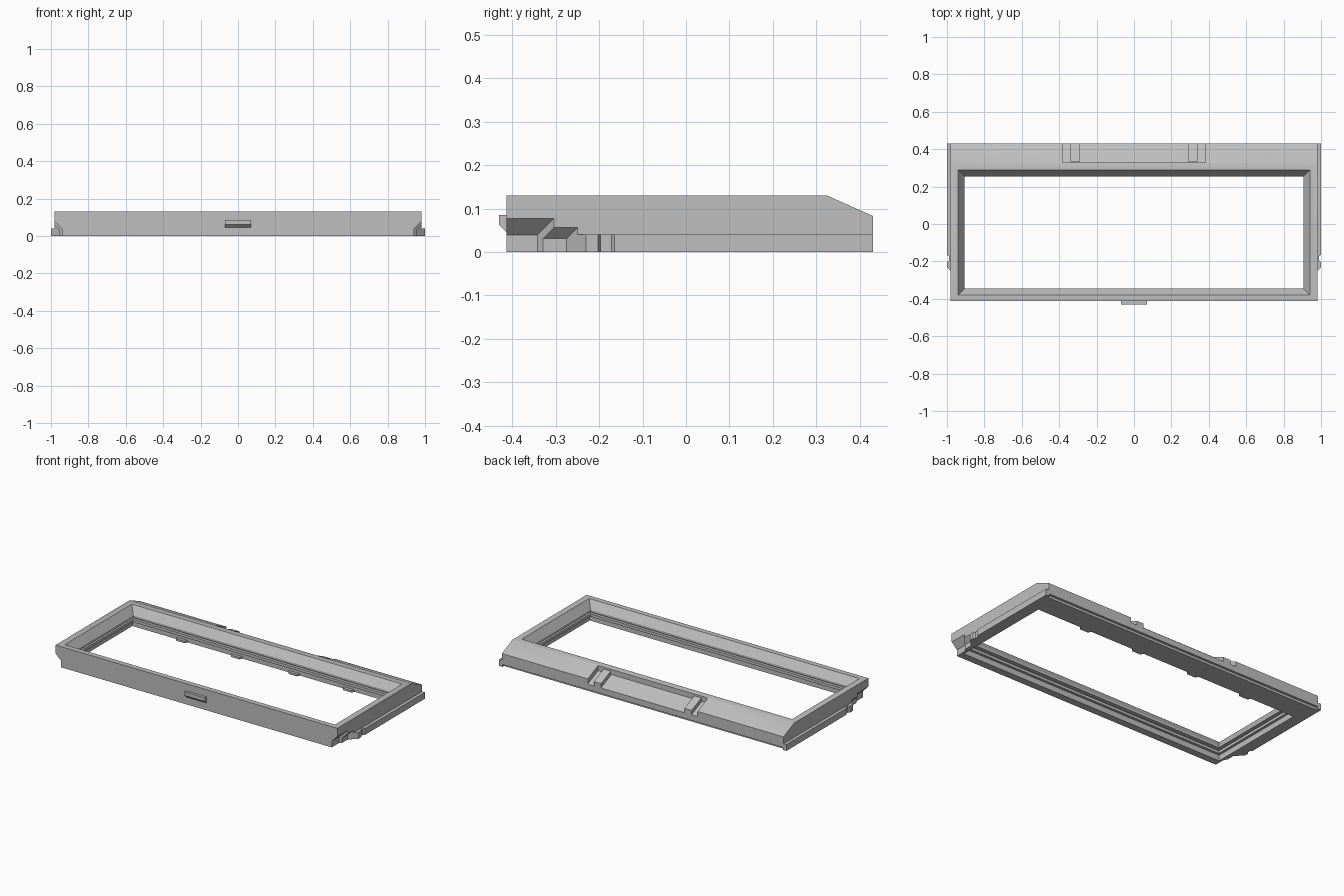
import bpy
import bmesh
import math

cube = bpy.data.objects.get("Cube")
if cube:
    bpy.data.objects.remove(cube, do_unlink=True)

grey = bpy.data.materials.new("plain grey")
grey.use_nodes = True
GREY = (0.52, 0.52, 0.52, 1)
grey.diffuse_color = GREY
grey.node_tree.nodes["Principled BSDF"].inputs["Base Color"].default_value = GREY


def loft(name, rings):
    """Closed solid through a stack of matching rings of points."""
    bm = bmesh.new()
    loops = [[bm.verts.new(p) for p in ring] for ring in rings]
    for a, b in zip(loops, loops[1:]):
        for i in range(len(a)):
            j = (i + 1) % len(a)
            bm.faces.new((a[i], a[j], b[j], b[i]))
    bm.faces.new(loops[0])
    bm.faces.new(loops[-1])
    bmesh.ops.recalc_face_normals(bm, faces=bm.faces)
    mesh = bpy.data.meshes.new(name)
    bm.to_mesh(mesh)
    bm.free()
    mesh.materials.append(grey)
    ob = bpy.data.objects.new(name, mesh)
    bpy.context.collection.objects.link(ob)
    return ob


def along_x(name, profile, x0, x1):
    return loft(name, [[(x, y, z) for y, z in profile] for x in (x0, x1)])


def along_z(name, outline, z0, z1):
    return loft(name, [[(x, y, z) for x, y in outline] for z in (z0, z1)])


def cut(target, cutter):
    bpy.context.view_layer.objects.active = target
    mod = target.modifiers.new("cut", "BOOLEAN")
    mod.operation = "DIFFERENCE"
    mod.solver = "EXACT"
    mod.object = cutter
    bpy.ops.object.modifier_apply(modifier=mod.name)
    bpy.data.objects.remove(cutter, do_unlink=True)


# Main frame: side profile with sloped back and a small undercut below it
frame = along_x("frame", [(-0.413, 0), (0.415, 0), (0.415, 0.015), (0.43, 0.015),
                          (0.43, 0.083), (0.325, 0.13), (-0.413, 0.13)], -0.98, 0.98)

# Window opening: bevelled top, a groove and a stepped lower rim (height, inset)
steps = [(0.145, -0.01), (0.13, 0), (0.08, 0.034), (0.067, 0.034), (0.067, 0.01),
         (0.052, 0.01), (0.052, 0.028), (0.035, 0.028), (0.035, 0.012), (-0.02, 0.012)]
rings = []
for z, d in steps:
    x, front, back = 0.94 - d, -0.38 + d, 0.288 - d
    rings.append([(-x, front, z), (x, front, z), (x, back, z), (-x, back, z)])
cut(frame, loft("window_cutter", rings))

# Shallow pocket in the sloped back
cut(frame, along_x("pocket_cutter", [(0.328, 0.2), (0.328, 0.096), (0.45, 0.042),
                                     (0.45, 0.2)], -0.382, 0.382))


# Undercut corner notches with slanted ends
def notch(side, depth_x, low_z, end_y):
    section = [(depth_x, -0.05), (depth_x, low_z), (depth_x + 0.1, low_z + 0.1),
               (depth_x + 0.1, -0.05)]
    start = [(side * x, -0.5, z) for x, z in section]
    end = [(side * x, end_y + x - depth_x, z) for x, z in section]
    return loft("notch_cutter", [start, end])


for side in (-1, 1):
    cut(frame, notch(side, 0.942, 0.039, -0.342))
    cut(frame, notch(side, 0.955, 0.031, -0.275))

# Smooth the shallow ridge only, keeping the other edges crisp
bpy.ops.object.select_all(action="DESELECT")
frame.select_set(True)
bpy.context.view_layer.objects.active = frame
bpy.ops.object.shade_smooth_by_angle(angle=math.radians(30))

for side, label in ((-1, "right"), (1, "left")):
    # Side rail with tapered nose and a small detent
    rail = [(0.975, -0.25), (0.98, -0.25), (1.0, -0.23), (1.0, -0.203), (0.99, -0.197),
            (0.99, -0.172), (1.0, -0.165), (1.0, 0.43), (0.975, 0.43)]
    along_z(label + "_rail", [(side * x, y) for x, y in rail], 0, 0.04)
    # Raised pad inside the back pocket
    pad = [(0.334, 0.08), (0.334, 0.12), (0.43, 0.078), (0.43, 0.04)]
    along_x(label + "_pocket_pad", pad, side * 0.29, side * 0.34)
    # Small tabs under the back of the window
    for place, x in (("inner", 0.2), ("outer", 0.58)):
        tab = [(x - 0.04, 0.28), (x - 0.03, 0.257), (x + 0.03, 0.257), (x + 0.04, 0.28)]
        along_z(f"{label}_{place}_tab", [(side * a, b) for a, b in tab], 0, 0.012)

# Front catch
along_x("front_catch", [(-0.41, 0.043), (-0.43, 0.062), (-0.43, 0.085), (-0.41, 0.085)],
        -0.07, 0.07)
